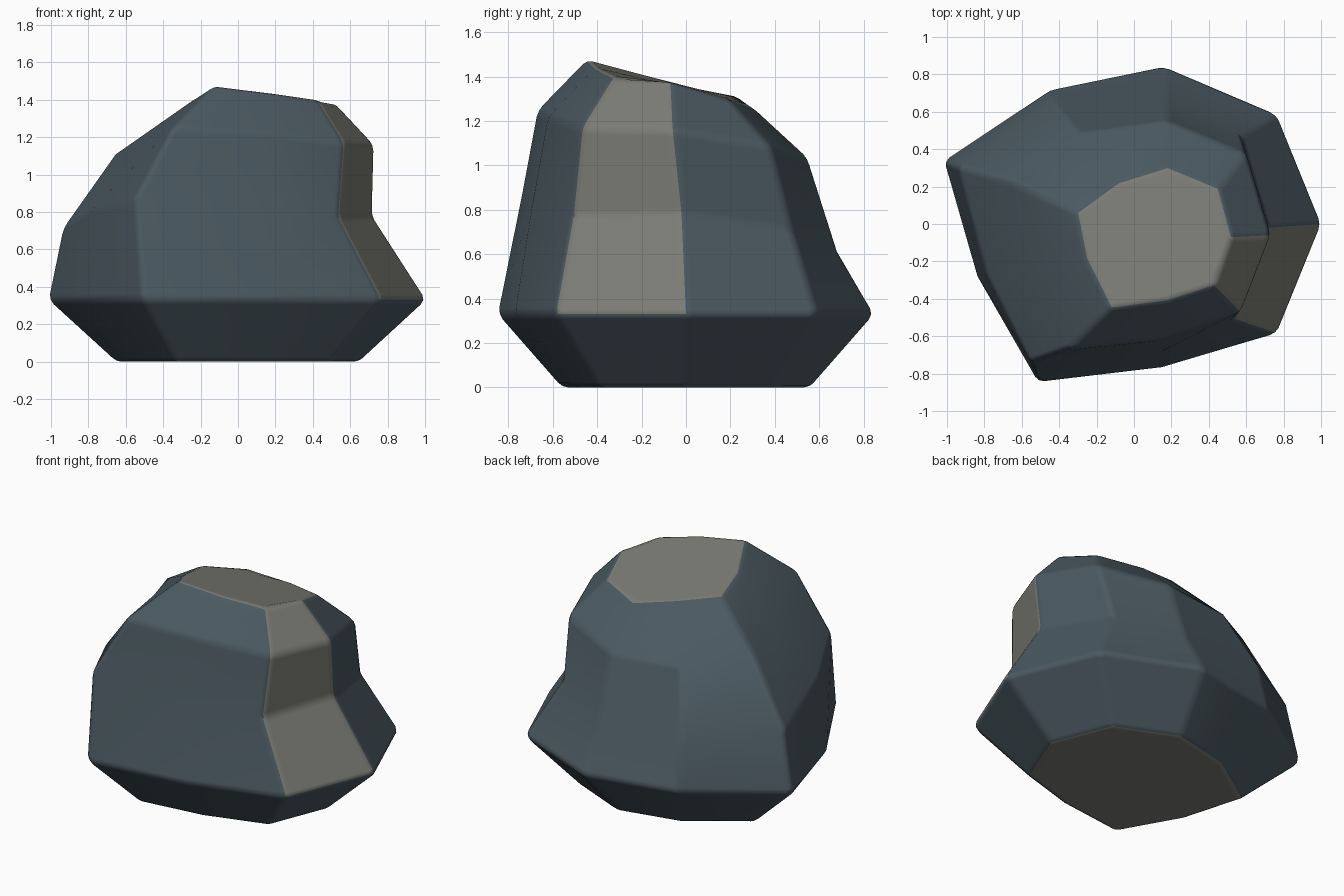
import bpy, bmesh

if "Cube" in bpy.data.objects:
    bpy.data.objects.remove(bpy.data.objects["Cube"])

def material(name, color):
    m = bpy.data.materials.new(name)
    m.diffuse_color = (*color, 1)
    m.use_nodes = True
    m.node_tree.nodes["Principled BSDF"].inputs["Base Color"].default_value = m.diffuse_color
    return m

# Nine-sided cross-sections, starting at +x and going anticlockwise
belly = [(1.01, 0), (.77, .59), (.16, .85), (-.45, .72), (-1.02, .34),
         (-.84, -.28), (-.51, -.85), (.15, -.77), (.77, -.59)]
foot = [(x * .645, y * .66, 0) for x, y in belly]
waist = [(.72, -.02, .78), (.57, .48, .70), (.17, .68, .61), (-.42, .66, .64),
         (-.94, .31, .71), (-.79, -.27, .80), (-.55, -.74, .87),
         (.13, -.69, .83), (.54, -.51, .77)]
shoulder = [(.73, -.06, 1.16), (.60, .38, 1.09), (.18, .55, 1.03), (-.30, .48, 1.04),
            (-.67, .23, 1.10), (-.47, -.21, 1.20), (-.35, -.67, 1.25),
            (.13, -.62, 1.22), (.57, -.47, 1.17)]
crown = [(.52, -.07, 1.385), (.45, .19, 1.30), (.18, .30, 1.26), (-.08, .22, 1.32),
         (-.30, .06, 1.34), (-.25, -.19, 1.395), (-.12, -.45, 1.48),
         (.18, -.41, 1.44), (.43, -.33, 1.395)]

# Stack the rings into one closed boulder
bm = bmesh.new()
rings = [[bm.verts.new(p) for p in ring] for ring in
         (foot, [(x, y, .33) for x, y in belly], waist, shoulder, crown)]
for level, (lo, hi) in enumerate(zip(rings, rings[1:])):
    for i in range(9):
        j = (i + 1) % 9
        f = bm.faces.new((lo[i], lo[j], hi[j], hi[i]))
        # The exposed grey column sits on the right-front side
        f.material_index = 1 if i == 8 and level > 0 else 0
for ring in (rings[0][::-1], rings[-1]):
    bm.faces.new(ring).material_index = 1
for f in bm.faces:
    f.smooth = True
mesh = bpy.data.meshes.new("boulder")
bm.to_mesh(mesh)
bm.free()
mesh.materials.append(material("blue_grey_stone", (.07, .10, .12)))
mesh.materials.append(material("bare_stone", (.20, .20, .18)))
rock = bpy.data.objects.new("boulder", mesh)
bpy.context.collection.objects.link(rock)

# Softly worn edges
bevel = rock.modifiers.new("worn_edges", 'BEVEL')
bevel.width = .03
bevel.segments = 2
bevel.limit_method = 'ANGLE'
bevel.angle_limit = .42
bevel.harden_normals = True
